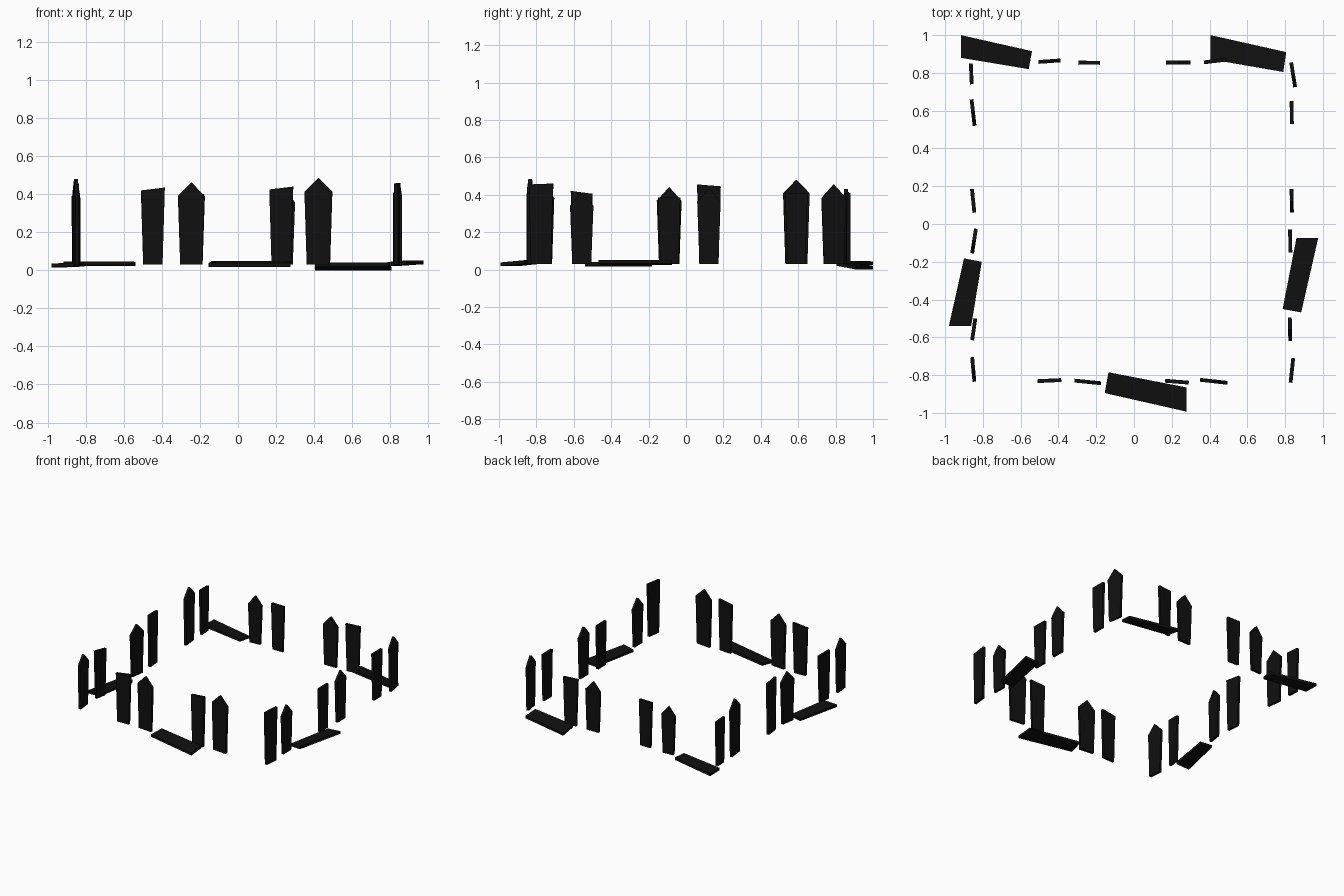
import bpy
from mathutils import Vector

if "Cube" in bpy.data.objects:
    bpy.data.objects.remove(bpy.data.objects["Cube"])

mat = bpy.data.materials.new("dark_wood")
mat.diffuse_color = (0.005, 0.005, 0.005, 1)
mat.use_nodes = True
mat.node_tree.nodes["Principled BSDF"].inputs["Base Color"].default_value = mat.diffuse_color
THICK = 0.02


def slab(name, outline, offset):
    """Extrude a planar outline symmetrically (or upward) by an offset pair."""
    n = len(outline)
    verts = [Vector(p) + o for o in offset for p in outline]
    faces = [list(range(n))[::-1], list(range(n, 2 * n))]
    faces += [[i, (i + 1) % n, n + (i + 1) % n, n + i] for i in range(n)]
    me = bpy.data.meshes.new(name)
    me.from_pydata(verts, [], faces)
    me.materials.append(mat)
    ob = bpy.data.objects.new(name, me)
    bpy.context.collection.objects.link(ob)
    return ob


def picket(name, a, b, h0, h1=None):
    """Upright board from a to b; one height = pointed, two = slanted top."""
    a, b = Vector((*a, 0)), Vector((*b, 0))
    d = (b - a).normalized()
    up = Vector((0, 0, 1))
    out = [a + d * 0.012 + up * 0.03, b - d * 0.012 + up * 0.03]
    if h1 is None:
        out += [b + up * (h0 - 0.072), (a + b) / 2 + up * h0, a + up * (h0 - 0.072)]
    else:
        out += [b + up * h1, a + up * h0]
    n = d.cross(up) * THICK / 2
    slab(name, out, (n, -n))


# each picket: along-start, along-end, across-start, across-end, height(s)
front = [(-.51, -.385, -.832, -.826, .42, .435), (-.315, -.175, -.829, -.843, .462),
         (.165, .29, -.83, -.84, .425, .44), (.35, .495, -.825, -.841, .485)]
back = [(-.505, -.39, .858, .866, .415), (-.295, -.18, .855, .853, .40, .40),
        (.17, .30, .855, .855, .43), (.37, .49, .856, .87, .41, .41)]
left = [(-.835, -.705, -.845, -.857, .455), (-.615, -.50, -.857, -.84, .42, .405),
        (-.155, -.025, -.857, -.837, .44), (.06, .185, -.845, -.858, .455, .445),
        (.52, .66, -.844, -.86, .48), (.74, .85, -.859, -.864, .395, .39)]
right = [(-.84, -.71, .829, .843, .455, .46), (-.62, -.495, .827, .825, .412),
         (-.15, -.03, .828, .826, .385, .385), (.06, .185, .836, .834, .435),
         (.53, .65, .836, .834, .41, .41), (.725, .855, .853, .832, .455)]

for row_name, row, along_y in (("front", front, False), ("back", back, False),
                               ("left", left, True), ("right", right, True)):
    for i, (u0, u1, v0, v1, *h) in enumerate(row, 1):
        a, b = ((v0, u0), (v1, u1)) if along_y else ((u0, v0), (u1, v1))
        picket(f"{row_name}_picket_{i}", a, b, *h)


def fallen(name, outer_a, outer_b, inner_b, inner_a, z_out, z_in):
    """Board lying on the ground, tilted between its outer and inner edge."""
    pts = [(*outer_a, z_out), (*outer_b, z_out), (*inner_b, z_in), (*inner_a, z_in)]
    slab(name, pts, (Vector(), Vector((0, 0, THICK))))


# fallen boards
fallen("fallen_board_back_left", (-.917, 1), (-.54, .915), (-.557, .82), (-.917, .88), .024, .027)
fallen("fallen_board_back_right", (.404, 1), (.806, .91), (.79, .805), (.404, .872), 0, .02)
fallen("fallen_board_front", (-.155, -.895), (.277, -.993), (.277, -.865), (-.135, -.785), .018, .03)
fallen("fallen_board_left", (-.98, -.54), (-.90, -.182), (-.806, -.20), (-.862, -.54), .016, .02)
fallen("fallen_board_right", (.885, -.468), (.975, -.075), (.86, -.075), (.787, -.45), .032, .024)
